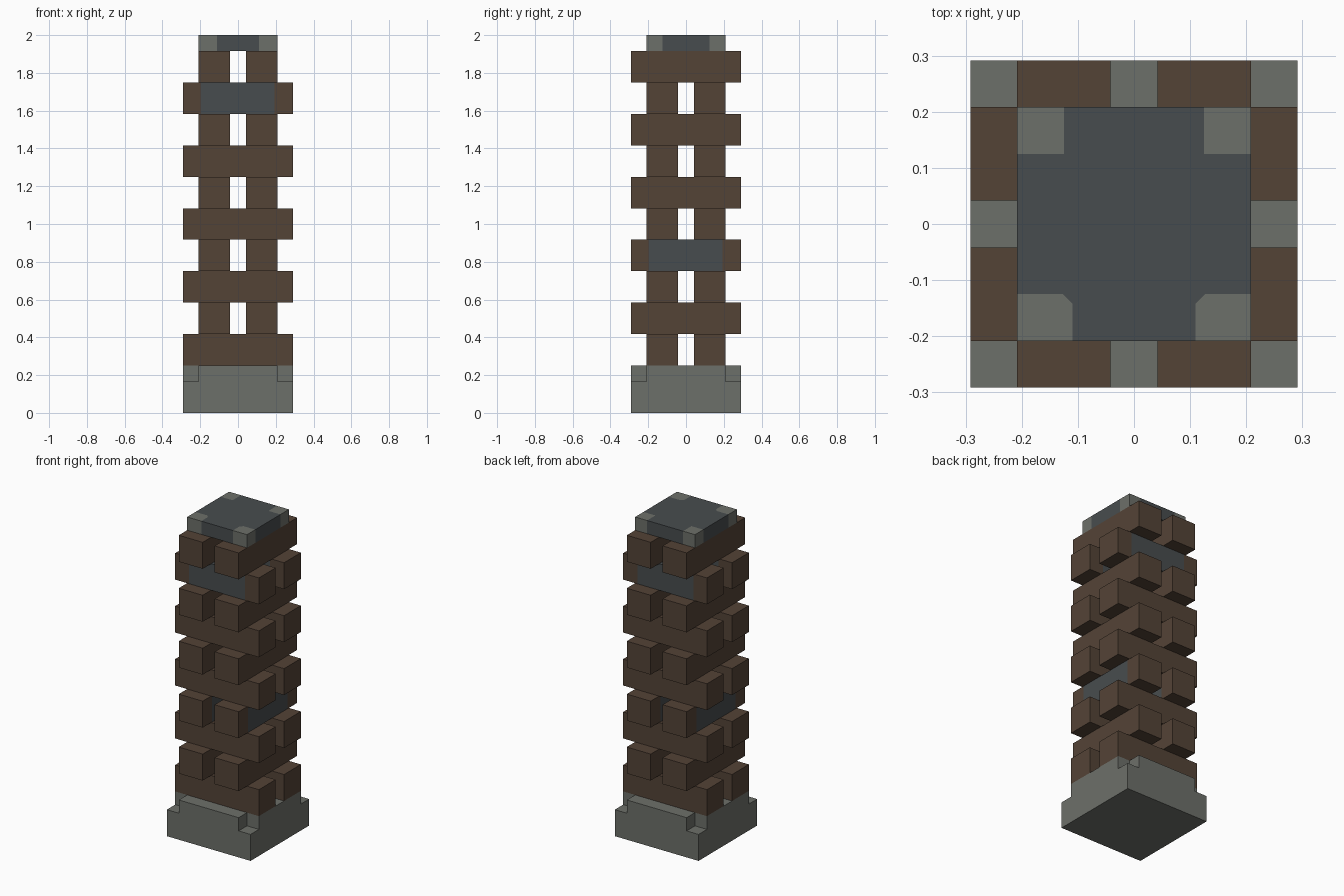
import bpy, bmesh
from mathutils import Vector

U = 1 / 12                     # module of the tower
HALF = 3.5 * U                 # half of the base and of a log's length
CAP = 2.5 * U                  # half of the cap
LAYERS = 10
BANDED = (3, 8)                # log layers that carry iron bands

cube = bpy.data.objects.get("Cube")
if cube:
    bpy.data.objects.remove(cube, do_unlink=True)


def material(name, rgb):
    m = bpy.data.materials.new(name)
    m.use_nodes = True
    colour = (*rgb, 1)
    m.diffuse_color = colour
    bsdf = next(n for n in m.node_tree.nodes if n.type == 'BSDF_PRINCIPLED')
    bsdf.inputs["Base Color"].default_value = colour
    bsdf.inputs["Roughness"].default_value = 0.9
    return m


WOOD = material("brown wood", (0.088, 0.056, 0.037))
STONE = material("grey stone", (0.152, 0.16, 0.143))
IRON = material("dark iron", (0.064, 0.073, 0.077))


def box(lo, hi):
    lo, hi = Vector(lo), Vector(hi)
    bm = bmesh.new()
    bmesh.ops.create_cube(bm, size=1)
    for v in bm.verts:
        v.co = (lo + hi) / 2 + v.co * (hi - lo)
    return bm


def cut(bm, point, normal):
    geom = bm.verts[:] + bm.edges[:] + bm.faces[:]
    bmesh.ops.bisect_plane(bm, geom=geom, plane_co=point, plane_no=normal)


def finish(bm, name, materials, rule=None):
    if rule:
        for f in bm.faces:
            f.material_index = int(rule(f.calc_center_median()))
    # Merge flat neighbours of the same colour
    bmesh.ops.dissolve_limit(bm, angle_limit=0.01, verts=bm.verts[:],
                             edges=bm.edges[:], delimit={'MATERIAL'})
    bmesh.ops.recalc_face_normals(bm, faces=bm.faces[:])
    mesh = bpy.data.meshes.new(name)
    bm.to_mesh(mesh)
    bm.free()
    for m in materials:
        mesh.materials.append(m)
    obj = bpy.data.objects.new(name, mesh)
    bpy.context.collection.objects.link(obj)
    return obj


# Stone base: a slab with a raised cross that leaves the corners notched
bm = box((-HALF, -HALF, 0), (HALF, HALF, 2 * U))
for s in (-CAP, CAP):
    cut(bm, (s, 0, 0), (1, 0, 0))
    cut(bm, (0, s, 0), (0, 1, 0))
raised = []
for f in bm.faces:
    c = f.calc_center_median()
    if c.z > 2 * U - 0.001 and not (abs(c.x) > CAP and abs(c.y) > CAP):
        raised.append(f)
new = bmesh.ops.extrude_face_region(bm, geom=raised)["geom"]
bmesh.ops.delete(bm, geom=raised, context='FACES_ONLY')
bmesh.ops.translate(bm, vec=(0, 0, U),
                    verts=[g for g in new if isinstance(g, bmesh.types.BMVert)])
finish(bm, "base", [STONE])


# Crossed pairs of logs, turning a quarter at each layer
for layer in range(LAYERS):
    z = (3 + 2 * layer) * U
    axis = layer % 2
    for side, label in ((-1, "a"), (1, "b")):
        inner, outer = sorted((side * U / 2, side * CAP))
        lo, hi = [inner, inner, z], [outer, outer, z + 2 * U]
        lo[axis], hi[axis] = -HALF, HALF
        bm = box(lo, hi)
        rule = None
        if layer in BANDED:
            along = Vector((1 - axis, axis, 0))
            for s in (-0.197, 0.193):
                cut(bm, along * s, along)
            rule = lambda c, a=axis: abs(c[a]) < 0.19
        finish(bm, f"log_{layer + 1}_{label}", [WOOD, IRON], rule)


# Iron cap with pale corners, the front ones clipped
bm = box((-CAP, -CAP, 2 - U), (CAP, CAP, 2))
for s in (-1, 1):
    cut(bm, (s * 0.11, 0, 0), (1, 0, 0))
    cut(bm, (s * 0.125, 0, 0), (1, 0, 0))
    cut(bm, (0, s * 0.125, 0), (0, 1, 0))
    cut(bm, (s * 0.11, -0.142, 0), (s, -1, 0))


def pale(c):
    x = abs(c.x)
    if c.y > 0:
        return x > 0.125 and c.y > 0.125
    return x > 0.11 and c.y < -0.125 and x - c.y > 0.252


finish(bm, "cap", [IRON, STONE], pale)
